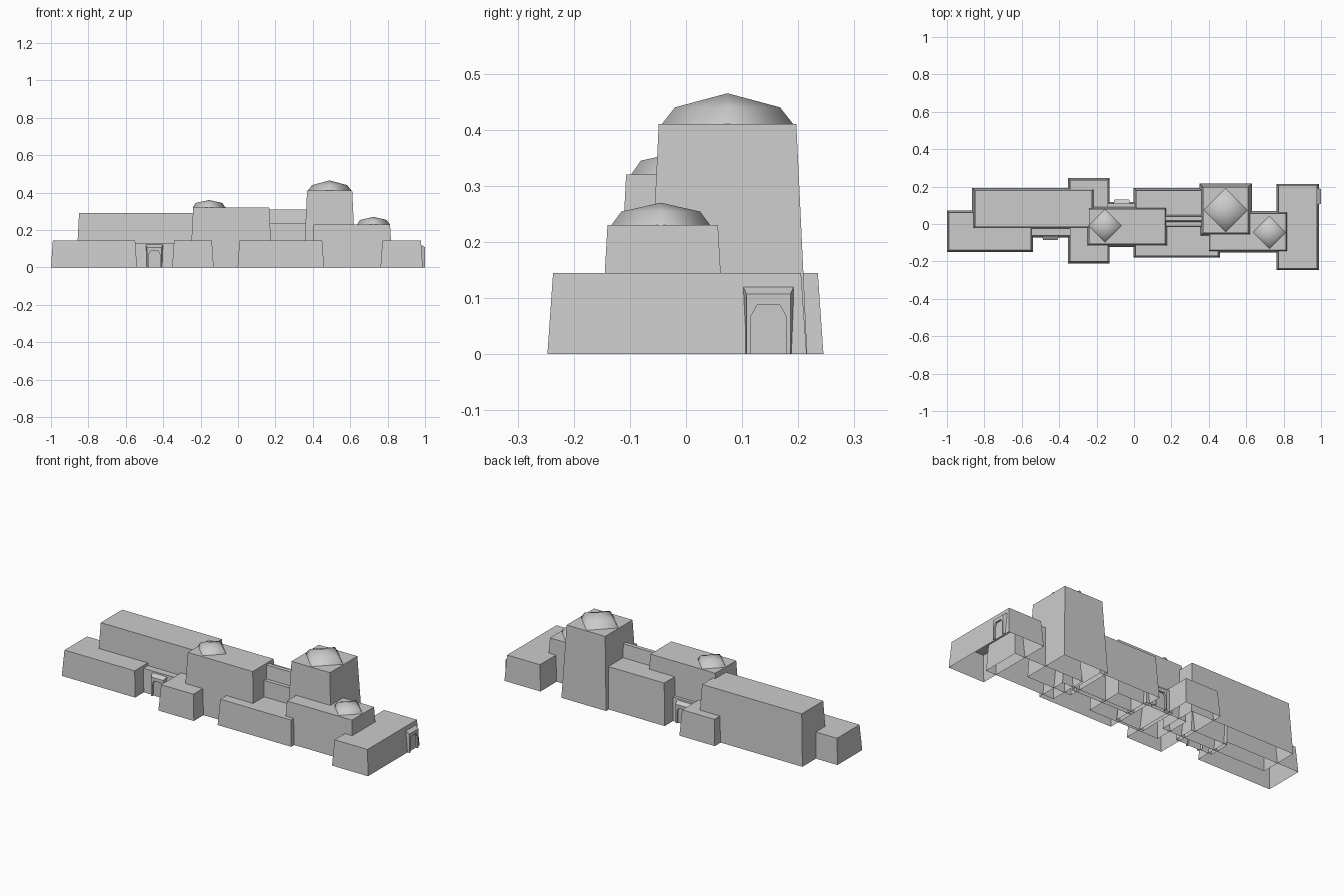
import bpy, bmesh, math
from mathutils import Matrix, Vector

cube = bpy.data.objects.get("Cube")
if cube:
    bpy.data.objects.remove(cube, do_unlink=True)

plaster = bpy.data.materials.new("pale_grey_plaster")
plaster.use_nodes = True
GREY = (0.6, 0.6, 0.6, 1)
plaster.diffuse_color = GREY
plaster.node_tree.nodes["Principled BSDF"].inputs["Base Color"].default_value = GREY


def finish(name, bm, smooth=False):
    """Turn a bmesh into a plastered object."""
    bmesh.ops.recalc_face_normals(bm, faces=bm.faces)
    mesh = bpy.data.meshes.new(name)
    for f in bm.faces:
        f.smooth = smooth
    bm.to_mesh(mesh)
    bm.free()
    mesh.materials.append(plaster)
    obj = bpy.data.objects.new(name, mesh)
    bpy.context.collection.objects.link(obj)
    return obj


def block(name, x0, x1, y0, y1, top, base=0.0):
    """Battered wall block, open underneath."""
    bm = bmesh.new()
    t = 0.005 + 0.035 * (top - base)
    low = [bm.verts.new(p) for p in
           ((x0, y0, base), (x1, y0, base), (x1, y1, base), (x0, y1, base))]
    high = [bm.verts.new(p) for p in
            ((x0 + t, y0 + t, top), (x1 - t, y0 + t, top),
             (x1 - t, y1 - t, top), (x0 + t, y1 - t, top))]
    for i in range(4):
        j = (i + 1) % 4
        bm.faces.new((low[i], low[j], high[j], high[i]))
    bm.faces.new(high)
    finish(name, bm)


def dome(name, x, y, z, radius, shoulder, height):
    """Four-sided dome with its corners on the axes."""
    bm = bmesh.new()
    rings = []
    for r, h in ((radius, 0), (radius * 0.8, shoulder)):
        rings.append([bm.verts.new((x + r * math.cos(i * math.pi / 2),
                                    y + r * math.sin(i * math.pi / 2), z + h))
                      for i in range(4)])
    apex = bm.verts.new((x, y, z + height))
    for i in range(4):
        j = (i + 1) % 4
        bm.faces.new((rings[0][i], rings[0][j], rings[1][j], rings[1][i]))
        bm.faces.new((rings[1][i], rings[1][j], apex))
    finish(name, bm, smooth=True)


def portal(name, x, y, turn):
    """Splayed door hood with a recessed pointed-shoulder door, facing -y before turning."""
    bm = bmesh.new()

    def row(points, depth):
        return [bm.verts.new((u, depth, z)) for u, z in points]

    def bridge(a, b):
        for i in range(len(a) - 1):
            bm.faces.new((a[i], a[i + 1], b[i + 1], b[i]))

    arch = [(-0.031, 0), (-0.031, 0.068), (-0.02, 0.088),
            (0.02, 0.088), (0.031, 0.068), (0.031, 0)]
    back = row([(-0.043, 0), (-0.047, 0.125), (0.047, 0.125), (0.043, 0)], 0.028)
    front = row([(-0.039, 0), (-0.039, 0.107), (0.039, 0.107), (0.039, 0)], 0)
    rim = row(arch, 0)
    door = row(arch, 0.01)
    bridge(back, front)
    bridge(rim, door)
    bm.faces.new(front + rim[::-1])
    bm.faces.new(door)
    bm.transform(Matrix.Translation(Vector((x, y, 0))) @ Matrix.Rotation(turn, 4, 'Z'))
    finish(name, bm)


# Low outer wings and linking walls
block("right_end_wing", -1.0, -0.54, -0.15, 0.072, 0.145)
block("left_end_wing", 0.762, 0.988, -0.247, 0.215, 0.145)
block("cross_wing", -0.352, -0.13, -0.21, 0.245, 0.145)
block("front_terrace", -0.002, 0.46, -0.18, 0.0, 0.145)
block("front_link_wall", -0.56, -0.33, -0.072, 0.05, 0.13)
block("back_link_wall", -0.15, 0.02, -0.11, 0.118, 0.13)

# Main halls
block("long_hall", -0.865, -0.21, -0.03, 0.193, 0.29)
block("central_block", -0.256, 0.183, -0.123, 0.097, 0.32)
block("back_hall", -0.002, 0.38, -0.025, 0.193, 0.235)
block("roof_parapet", 0.1, 0.42, 0.01, 0.048, 0.31, 0.235)
block("domed_block", 0.392, 0.826, -0.153, 0.07, 0.23)
block("tower", 0.35, 0.63, -0.068, 0.216, 0.41)

# Roof domes
dome("tower_dome", 0.49, 0.074, 0.41, 0.117, 0.03, 0.055)
dome("central_dome", -0.155, -0.01, 0.32, 0.088, 0.025, 0.04)
dome("side_dome", 0.724, -0.045, 0.23, 0.088, 0.024, 0.04)

# Doorways
portal("front_doorway", -0.447, -0.085, 0)
portal("left_doorway", 1.0, 0.147, math.pi / 2)
portal("back_doorway", -0.065, 0.131, math.pi)
